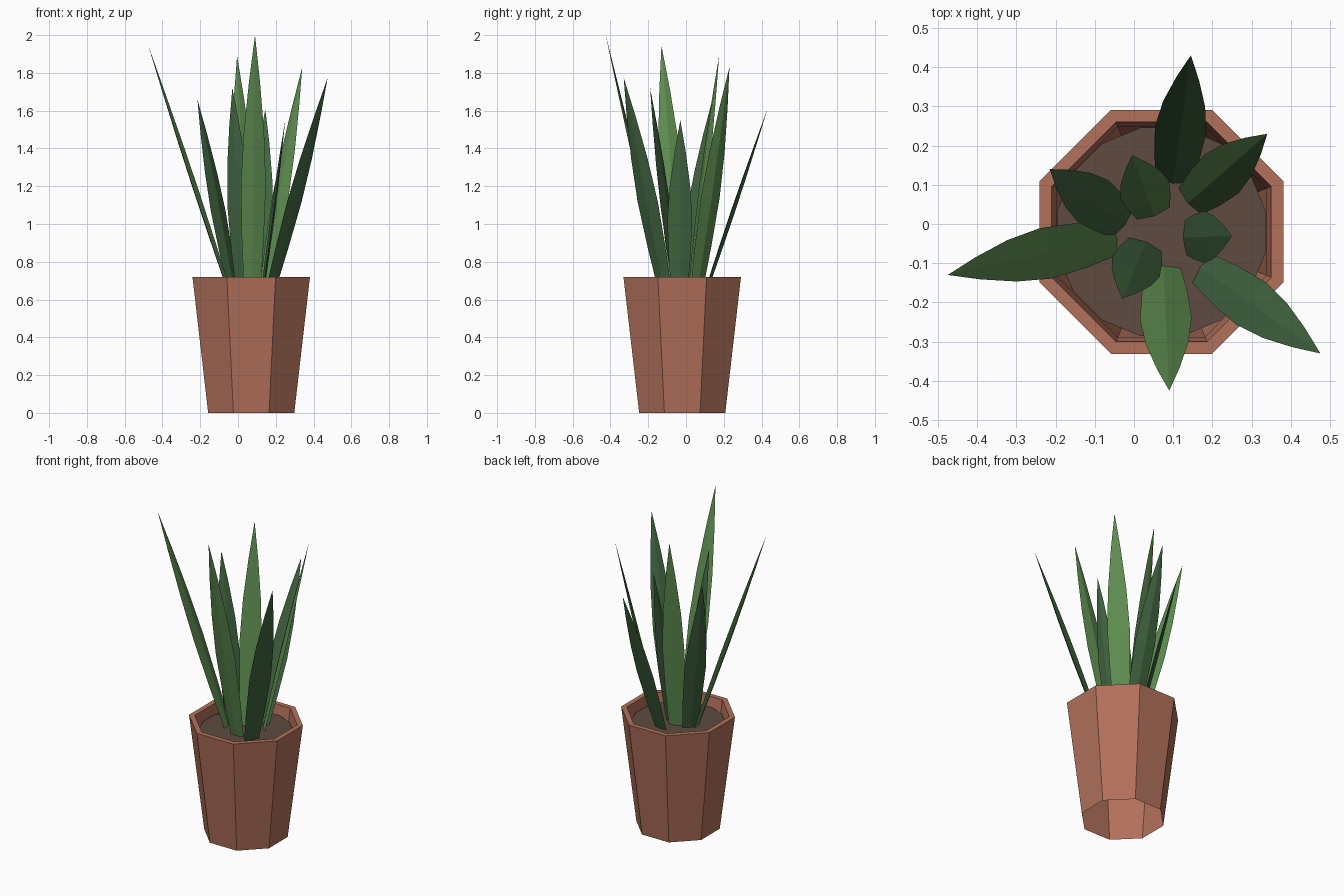
import bpy, bmesh, math
from mathutils import Vector

if "Cube" in bpy.data.objects:
    bpy.data.objects.remove(bpy.data.objects["Cube"])

CX, CY = 0.07, -0.02          # pot axis


def material(name, rgb):
    m = bpy.data.materials.new(name)
    lin = [((c / 255 + 0.055) / 1.055) ** 2.4 for c in rgb]
    m.diffuse_color = (*lin, 1)
    m.use_nodes = True
    m.node_tree.nodes["Principled BSDF"].inputs["Base Color"].default_value = m.diffuse_color
    return m


terracotta = material("terracotta", (178, 113, 91))
earth = material("dark soil", (94, 75, 64))
light_green = material("light leaf green", (94, 141, 80))
dark_green = material("dark leaf green", (66, 102, 65))


def loft(name, rings, mat, cap_start=False, cap_end=False):
    """Join rings of points; a one-point ring becomes a tip."""
    bm = bmesh.new()
    loops = [[bm.verts.new(p) for p in ring] for ring in rings]
    for a, b in zip(loops, loops[1:]):
        n = len(a)
        for i in range(n):
            j = (i + 1) % n
            if len(b) == 1:
                bm.faces.new((a[i], a[j], b[0]))
            else:
                bm.faces.new((a[i], a[j], b[j], b[i]))
    if cap_start:
        bm.faces.new(loops[0][::-1])
    if cap_end:
        bm.faces.new(loops[-1])
    mesh = bpy.data.meshes.new(name)
    bm.to_mesh(mesh)
    bm.free()
    mesh.materials.append(mat)
    ob = bpy.data.objects.new(name, mesh)
    bpy.context.collection.objects.link(ob)
    return ob


def polygon(apothem, z, n):
    r = apothem / math.cos(math.pi / n)
    return [(CX + r * math.cos((i + 0.5) * 2 * math.pi / n),
             CY + r * math.sin((i + 0.5) * 2 * math.pi / n), z) for i in range(n)]


# Pot: open-bottomed octagonal shell, flat rim and short inner wall
loft("pot", [polygon(a, z, 8) for a, z in
             [(0.228, 0), (0.311, 0.72), (0.28, 0.72), (0.268, 0.62)]], terracotta)

# Soil disc
loft("soil", [polygon(0.264, 0.64, 16), polygon(0.266, 0.66, 16)], earth, True, True)

# Leaves: (base x, base y, tip x, tip y, tip z), counter-clockwise from the right
LEAVES = [(0.13, -0.035, 0.25, -0.03, 1.55), (0.14, 0.055, 0.34, 0.23, 1.83),
          (0.10, 0.105, 0.145, 0.43, 1.605), (0.05, 0.025, -0.005, 0.175, 1.89),
          (-0.025, 0.00, -0.215, 0.14, 1.66), (-0.045, -0.035, -0.475, -0.13, 1.945),
          (0.03, -0.05, -0.03, -0.19, 1.72), (0.075, -0.11, 0.09, -0.425, 2.0),
          (0.17, -0.11, 0.475, -0.33, 1.775)]
# Half width along the blade
PROFILE = [(0, 0.043), (0.2, 0.058), (0.42, 0.066), (0.62, 0.054), (0.82, 0.029)]

for k, (bx, by, tx, ty, tz) in enumerate(LEAVES):
    base, tip = Vector((bx, by, 0.64)), Vector((tx, ty, tz))
    axis = tip - base
    side = Vector((-axis.y, axis.x, 0)).normalized()
    normal = side.cross(axis).normalized()
    rings = []
    for t, w in PROFILE:
        c, h = base + axis * t, w * 0.17
        rings.append([c + side * w, c + normal * h, c - side * w, c - normal * h])
    rings.append([tip])
    ob = loft(f"leaf_{k + 1}", rings, light_green if k % 2 else dark_green, True)
    bm = bmesh.new()
    bm.from_mesh(ob.data)
    bmesh.ops.recalc_face_normals(bm, faces=bm.faces)
    bm.to_mesh(ob.data)
    bm.free()
